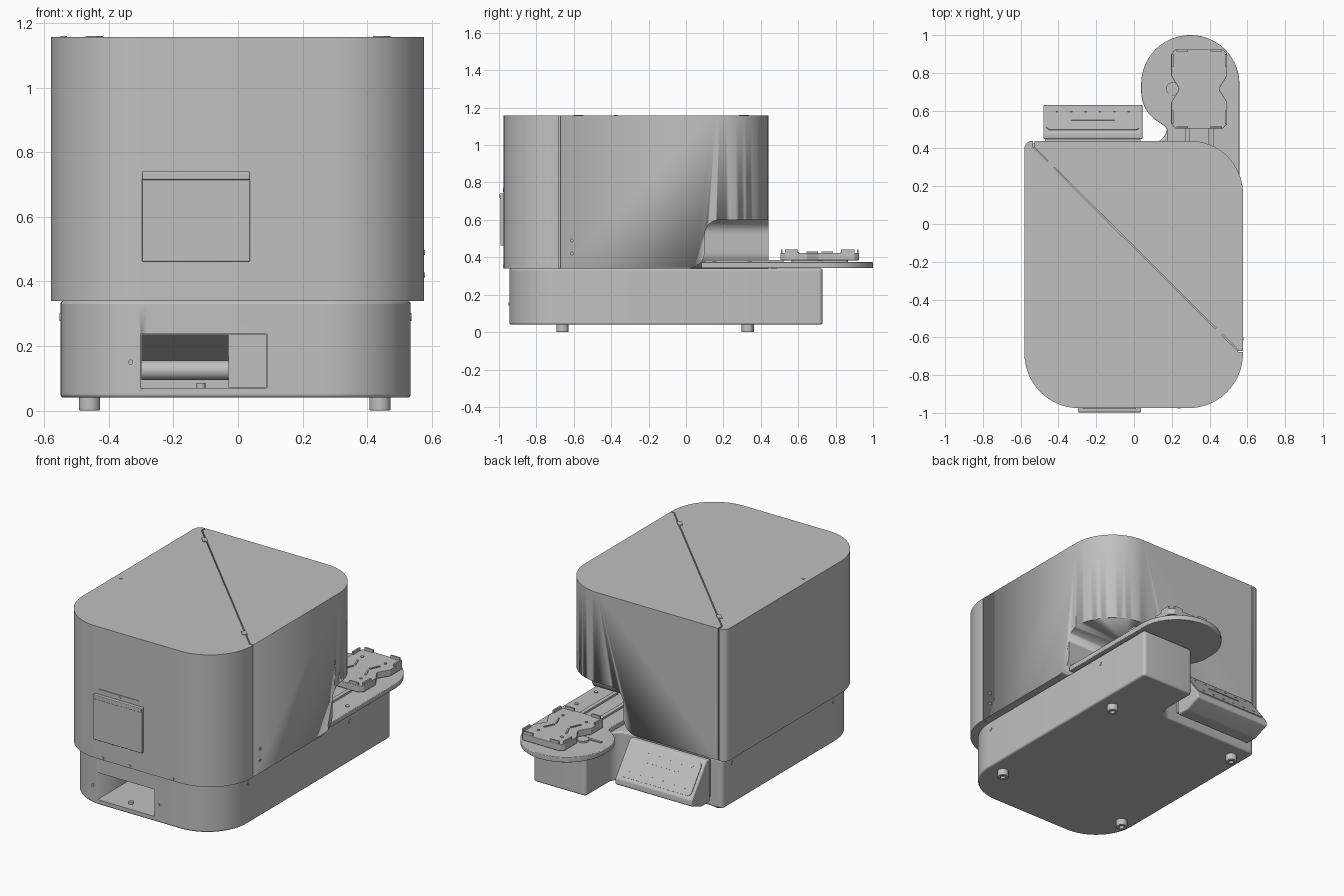
import bpy, bmesh, math
from mathutils import Matrix, Vector

if "Cube" in bpy.data.objects:
    bpy.data.objects.remove(bpy.data.objects["Cube"])

GREY = bpy.data.materials.new("light_grey")
GREY.use_nodes = True
COL = (0.53, 0.53, 0.53, 1)
GREY.diffuse_color = COL
GREY.node_tree.nodes["Principled BSDF"].inputs["Base Color"].default_value = COL

# Extrusion frames: UP = +z, SIDE = outline in (y, z) along x, FRONT = outline in (x, z) along -y
UP = Matrix.Identity(4)
SIDE = Matrix(((0, 0, 1, 0), (1, 0, 0, 0), (0, 1, 0, 0), (0, 0, 0, 1)))
FRONT = Matrix(((1, 0, 0, 0), (0, 0, -1, 0), (0, 1, 0, 0), (0, 0, 0, 1)))


def rounded(corners, steps=16):
    """Outline from (x, y, radius) corners with each corner filleted."""
    out = []
    n = len(corners)
    for i, (x, y, r) in enumerate(corners):
        p = Vector((x, y))
        if r <= 0:
            out.append(p)
            continue
        a = (Vector(corners[i - 1][:2]) - p).normalized()
        b = (Vector(corners[(i + 1) % n][:2]) - p).normalized()
        half = a.angle(b) / 2
        c = p + (a + b).normalized() * r / math.sin(half)
        start = p + a * r / math.tan(half) - c
        end = p + b * r / math.tan(half) - c
        sweep = math.atan2(start.x * end.y - start.y * end.x, start.dot(end))
        k = steps if r > 0.1 else 6
        for j in range(k + 1):
            out.append(c + Matrix.Rotation(sweep * j / k, 2) @ start)
    return out


def rect(x0, x1, y0, y1, r=0):
    return rounded([(x0, y0, r), (x1, y0, r), (x1, y1, r), (x0, y1, r)])


def circle(x, y, r, n=24):
    return [Vector((x + r * math.cos(t * math.tau / n), y + r * math.sin(t * math.tau / n))) for t in range(n)]


def loft(name, rings, bevel=0.0, frame=UP):
    """Solid through a stack of (outline, height) rings."""
    bm = bmesh.new()
    loops = [[bm.verts.new(frame @ Vector((p[0], p[1], h))) for p in o] for o, h in rings]
    n = len(loops[0])
    for lo, hi in zip(loops, loops[1:]):
        for i in range(n):
            bm.faces.new((lo[i], lo[(i + 1) % n], hi[(i + 1) % n], hi[i]))
    bm.faces.new(loops[0][::-1])
    bm.faces.new(loops[-1])
    bmesh.ops.recalc_face_normals(bm, faces=bm.faces)
    me = bpy.data.meshes.new(name)
    bm.to_mesh(me)
    bm.free()
    ob = bpy.data.objects.new(name, me)
    bpy.context.collection.objects.link(ob)
    me.materials.append(GREY)
    if bevel:
        m = ob.modifiers.new("bevel", "BEVEL")
        m.width, m.segments, m.limit_method, m.angle_limit = bevel, 3, "ANGLE", math.radians(40)
    activate(ob)
    bpy.ops.object.shade_smooth_by_angle(angle=math.radians(30))
    return ob


def prism(name, outline, h0, h1, bevel=0.0, frame=UP):
    return loft(name, [(outline, h0), (outline, h1)], bevel, frame)


def activate(ob):
    bpy.ops.object.select_all(action="DESELECT")
    ob.select_set(True)
    bpy.context.view_layer.objects.active = ob


def cut(ob, cutter):
    m = ob.modifiers.new("cut", "BOOLEAN")
    m.operation, m.solver, m.object = "DIFFERENCE", "EXACT", cutter
    activate(ob)
    for name in [k.name for k in ob.modifiers]:
        bpy.ops.object.modifier_apply(modifier=name)
    bpy.data.objects.remove(cutter)


# Base with a rear arm and a front pocket
base_plan = rounded([(-0.55, -0.945, 0.27), (0.535, -0.945, 0.27), (0.535, 0.73, 0.02), (0.175, 0.73, 0.02),
                     (0.175, 0.43, 0.08), (-0.55, 0.43, 0.03)])
base = prism("base", base_plan, 0.04, 0.34, 0.01)
cut(base, prism("pocket_cutter", rect(-0.30, 0.09, 0.07, 0.237), 0.62, 1.1, 0, FRONT))
prism("pocket_divider", rect(-0.03, 0.089, 0.071, 0.236), 0.60, 0.66, 0, FRONT)
prism("pocket_hood", [(-0.90, 0.236), (-0.63, 0.236), (-0.63, 0.155)], -0.299, -0.03, 0, SIDE)
prism("pocket_roller", circle(-0.66, 0.125, 0.03), -0.299, -0.03, 0, SIDE)
prism("pocket_ring", circle(-0.115, -0.88, 0.014), 0.068, 0.085)

# Four feet
for i, x in enumerate((-0.46, 0.44)):
    for j, y in enumerate((-0.66, 0.33)):
        foot = prism(f"foot_{i}{j}", circle(x, y, 0.033), 0, 0.045, 0.004)
        cut(foot, prism("foot_cutter", circle(x, y, 0.015), -0.01, 0.015))

# Hood with the rear corner opening
hood_plan = rounded([(-0.58, -0.975, 0.29), (0.577, -0.975, 0.29), (0.577, 0.44, 0.28), (-0.58, 0.44, 0.04)], 24)
hood = prism("hood", hood_plan, 0.34, 1.157)
levels = [(-0.10, 0.33)]
for k in range(9):
    a = math.radians(90 * k / 8)
    levels.append((-0.09 + 0.09 * math.sin(a), 0.34 + 0.09 * (1 - math.cos(a))))
for k in range(9):
    a = math.radians(90 * k / 8)
    levels.append((0.08 * (1 - math.cos(a)), 0.52 + 0.08 * math.sin(a)))
cut(hood, loft("opening_cutter", [(rect(0.12 + d, 1, 0.10 + d, 1), z) for d, z in levels]))

# Door seams: diagonal on the top, vertical on the side and the rear corner
w = 0.003
a, b = Vector((-0.53, 0.405)), Vector((0.55, -0.67))
nrm = Vector((b.y - a.y, a.x - b.x)).normalized() * w
cut(hood, prism("seam_cutter", [a - nrm, b - nrm, b + nrm, a + nrm], 1.147, 1.2))
cut(hood, prism("seam_cutter", rect(0.55, 0.7, -0.678, -0.672), 0.3, 1.2))
cut(hood, prism("seam_cutter", rect(-0.534, -0.526, 0.405, 0.5), 0.3, 1.2))

# Hinge tabs on the diagonal seam
for i, (x, y) in enumerate(((-0.445, 0.31), (0.445, -0.575))):
    rot = Matrix.Rotation(math.radians(-45), 2)
    tab = [rot @ p + Vector((x, y)) for p in rect(-0.024, 0.024, -0.014, 0.014)]
    prism(f"hinge_tab_{i}", tab, 1.15, 1.161)

# Front flap with a raised top lip
prism("front_flap", rect(-0.297, 0.037, 0.462, 0.74), 0.97, 0.992, 0.003, FRONT)
prism("flap_lip", rect(-0.297, 0.037, 0.715, 0.741), 0.97, 0.997, 0.004, FRONT)
prism("flap_ledge", rect(-0.27, 0.01, 0.768, 0.774), 0.97, 0.979, 0, FRONT)

# Screws
for i, (x, z, y) in enumerate(((-0.243, 0.354, 0.975), (-0.057, 0.354, 0.975), (0.237, 0.354, 0.975),
                               (-0.13, 0.757, 0.975), (-0.333, 0.15, 0.945), (0.12, 0.15, 0.945))):
    prism(f"front_screw_{i}", circle(x, z, 0.008, 16), y - 0.01, y + 0.003, 0, FRONT)
for i, (y, z, x, r) in enumerate(((-0.66, 0.29, 0.535, 0.013), (0.33, 0.29, 0.535, 0.013),
                                  (-0.61, 0.49, 0.577, 0.008), (-0.61, 0.42, 0.577, 0.008))):
    prism(f"side_screw_{i}", circle(y, z, r, 16), x - 0.01, x + 0.003, 0, SIDE)
for i, y in enumerate((-0.66, 0.33)):
    prism(f"left_screw_{i}", circle(y, 0.29, 0.013, 16), -0.553, -0.54, 0, SIDE)
prism("top_screw", circle(-0.54, -0.375, 0.01, 16), 1.15, 1.16)

# Turntable plate reaching under the hood
plate_plan = rounded([(0.558, 0.08, 0), (0.558, 1.0, 0.259), (0.038, 1.0, 0.259), (0.038, 0.60, 0.19),
                      (0.175, 0.51, 0.04), (0.175, 0.08, 0)], 24)
prism("stage_plate", plate_plan, 0.342, 0.374, 0.004)
for i, x in enumerate((0.27, 0.395)):
    prism(f"stage_rail_{i}", rect(x, x + 0.025, 0.101, 0.52), 0.37, 0.386)
prism("stage_pin", rect(0.10, 0.20, 0.675, 0.69), 0.37, 0.38)
prism("stage_hub", circle(0.205, 0.715, 0.035), 0.37, 0.384)
for i, (x, y) in enumerate(((0.51, 0.34), (0.51, 0.15), (0.22, 0.2))):
    prism(f"stage_screw_{i}", circle(x, y, 0.012, 16), 0.37, 0.378)

# Sample carrier with waisted sides, corner clips and raised ribs
cx, cy = 0.345, 0.715
half = [(0.125, -0.21, 0.01), (0.148, -0.185, 0.01), (0.148, -0.07, 0.01), (0.105, 0, 0.02),
        (0.148, 0.07, 0.01), (0.148, 0.185, 0.01), (0.125, 0.21, 0.01)]
waist = [(cx + x, cy + y, r) for x, y, r in half] + [(cx - x, cy - y, r) for x, y, r in half]
prism("carrier", rounded(waist), 0.384, 0.424, 0.003)
prism("carrier_foot", rect(cx - 0.08, cx + 0.08, cy - 0.15, cy + 0.15, 0.02), 0.37, 0.386)
for sx in (-1, 1):
    for sy in (-1, 1):
        tag = f"{'left' if sx > 0 else 'right'}_{'rear' if sy > 0 else 'front'}"
        x, y = cx + sx * 0.142, cy + sy * 0.15
        prism("side_clip_" + tag, rect(x - 0.005, x + 0.005, y - 0.035, y + 0.035), 0.42, 0.441)
        x, y = cx + sx * 0.09, cy + sy * 0.203
        prism("end_clip_" + tag, rect(x - 0.03, x + 0.03, y - 0.005, y + 0.005), 0.42, 0.441)
        p, q = Vector((cx + sx * 0.075, cy + sy * 0.07)), Vector((cx + sx * 0.05, cy + sy * 0.01))
        o = Vector((0.005, 0))
        prism("rib_" + tag, [p - o, q - o, q + o, p + o], 0.42, 0.430)
        prism("carrier_pin_" + tag, circle(cx + sx * 0.08, cy + sy * 0.12, 0.009, 12), 0.42, 0.428)

# Tilted control panel on the rear
prism("panel_neck", rect(0.42, 0.49, 0.10, 0.33), -0.47, 0.035, 0, SIDE)
prism("panel_housing", rounded([(0.45, 0.075, 0.01), (0.53, 0.075, 0.03), (0.632, 0.115, 0.012),
                                (0.628, 0.15, 0.012), (0.485, 0.342, 0.012), (0.45, 0.342, 0.008)]),
      -0.48, 0.045, 0.008, SIDE)
top, low = Vector((-0.2175, 0.485, 0.342)), Vector((-0.2175, 0.628, 0.15))
down = (low - top).normalized()
across = Vector((-1, 0, 0))
out = across.cross(-down)
if out.z < 0:
    across, out = -across, -out
mid = (top + low) / 2
face = Matrix((across, -down, out)).transposed().to_4x4()
face.translation = mid
prism("panel_face", rect(-0.245, 0.245, -0.10, 0.10, 0.025), -0.004, 0.004, 0, face)
prism("panel_slot", rect(-0.115, 0.115, 0.012, 0.018), 0.002, 0.007, 0, face)
for i in range(6):
    for j, v in enumerate((-0.06, 0.065)):
        u = -0.19 + 0.076 * i
        prism(f"panel_dot_{i}{j}", rect(u - 0.006, u + 0.006, v - 0.004, v + 0.004), 0.002, 0.006, 0, face)
